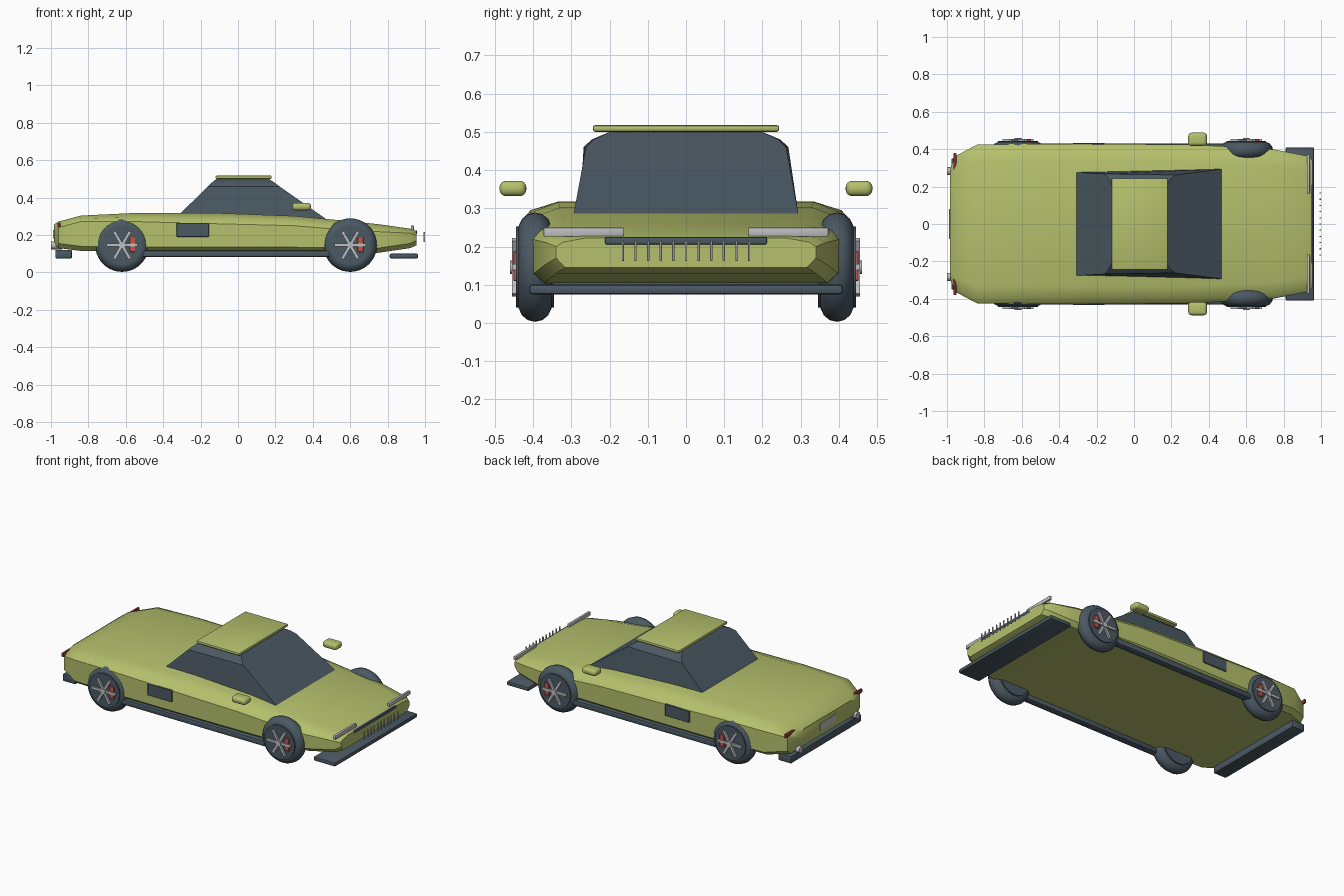
import bpy, bmesh, math
from mathutils import Matrix, Vector

cube = bpy.data.objects.get("Cube")
if cube:
    bpy.data.objects.remove(cube, do_unlink=True)


def material(name, rgb):
    m = bpy.data.materials.new(name)
    m.use_nodes = True
    color = (*rgb, 1)
    m.diffuse_color = color
    m.node_tree.nodes["Principled BSDF"].inputs["Base Color"].default_value = color
    return m


LIME = material("lime_paint", (0.46, 0.53, 0.15))
DARK = material("dark_slate", (0.07, 0.10, 0.125))
SILVER = material("silver", (0.52, 0.52, 0.54))
RED = material("caliper_red", (0.58, 0.09, 0.07))
LAMP = material("lamp_red", (0.33, 0.04, 0.04))


def finish(bm, name, mat, angle=35):
    bmesh.ops.recalc_face_normals(bm, faces=bm.faces)
    me = bpy.data.meshes.new(name)
    bm.to_mesh(me)
    bm.free()
    me.materials.append(mat)
    ob = bpy.data.objects.new(name, me)
    bpy.context.collection.objects.link(ob)
    bpy.ops.object.select_all(action='DESELECT')
    ob.select_set(True)
    bpy.context.view_layer.objects.active = ob
    bpy.ops.object.shade_smooth_by_angle(angle=math.radians(angle))
    return ob


def box(name, mat, center, size, bevel=0.0, segments=2):
    bm = bmesh.new()
    bmesh.ops.create_cube(bm, size=1)
    bmesh.ops.scale(bm, vec=size, verts=bm.verts)
    if bevel:
        bmesh.ops.bevel(bm, geom=bm.edges[:], offset=bevel, segments=segments,
                        profile=0.5, affect='EDGES')
    bmesh.ops.translate(bm, vec=center, verts=bm.verts)
    return finish(bm, name, mat)


def cylinder(name, mat, center, radius, depth, axis, sides=32):
    bm = bmesh.new()
    bmesh.ops.create_cone(bm, cap_ends=True, segments=sides, radius1=radius,
                          radius2=radius, depth=depth)
    turn = Vector((0, 0, 1)).rotation_difference(Vector(axis)).to_matrix().to_4x4()
    bm.transform(Matrix.Translation(center) @ turn)
    return finish(bm, name, mat)


def loft(name, mat, rings, angle):
    bm = bmesh.new()
    rows = [[bm.verts.new(p) for p in ring] for ring in rings]
    for a, b in zip(rows, rows[1:]):
        for i in range(len(a)):
            j = (i + 1) % len(a)
            bm.faces.new((a[i], a[j], b[j], b[i]))
    bm.faces.new(rows[0])
    bm.faces.new(rows[-1])
    return finish(bm, name, mat, angle)


def body_section(x, w, low, side, top):
    half = [(0.93 * w, low), (w, low + 0.025), (w, side),
            (0.95 * w, side + 0.5 * (top - side)), (0.78 * w, top)]
    return [(x, y, z) for y, z in half] + [(x, -y, z) for y, z in reversed(half)]


# Body: x, half width, underside, side crease, top
stations = [
    (-0.985, 0.29, 0.15, 0.22, 0.255),
    (-0.96, 0.36, 0.13, 0.24, 0.272),
    (-0.84, 0.424, 0.115, 0.272, 0.304),
    (-0.55, 0.428, 0.11, 0.272, 0.318),
    (-0.1, 0.428, 0.11, 0.26, 0.317),
    (0.3, 0.424, 0.11, 0.25, 0.302),
    (0.6, 0.41, 0.105, 0.225, 0.274),
    (0.75, 0.398, 0.105, 0.218, 0.258),
    (0.92, 0.365, 0.13, 0.21, 0.234),
    (0.955, 0.34, 0.145, 0.2, 0.222),
]
loft("body", LIME, [body_section(*s) for s in stations], 35)


# Cabin glass: height, rear x, front x, rear and front half widths
def cabin_ring(z, xr, xf, wr, wf):
    return [(xr, -wr, z), (xf, -wf, z), (xf, wf, z), (xr, wr, z)]


loft("cabin_glass", DARK, [cabin_ring(*r) for r in [
    (0.285, -0.34, 0.472, 0.278, 0.294),
    (0.46, -0.16, 0.222, 0.268, 0.262),
    (0.48, -0.14, 0.195, 0.247, 0.242),
    (0.5, -0.115, 0.165, 0.2, 0.2),
]], 32)
box("roof_panel", LIME, (0.03, 0, 0.509), (0.3, 0.488, 0.018), 0.007)

# Front and rear trim
box("front_splitter", DARK, (0.887, 0, 0.0875), (0.152, 0.82, 0.026), 0.008)
box("rear_diffuser", DARK, (-0.932, 0, 0.098), (0.088, 0.7, 0.045), 0.005)
box("grille_strip", DARK, (0.945, 0, 0.215), (0.024, 0.425, 0.02), 0.004)
box("rear_plate", SILVER, (-0.985, 0, 0.205), (0.008, 0.16, 0.045))
for i in range(11):
    box("grille_slat", SILVER, (0.996, (i - 5) * 0.033, 0.189),
        (0.008, 0.006, 0.053), 0.001, 1)


def tire(center):
    # Ring swept around the axle
    bm = bmesh.new()
    n, m = 40, 14
    rows = []
    for i in range(n):
        a = math.tau * i / n
        row = []
        for j in range(m):
            b = math.tau * j / m
            r = 0.098 + 0.045 * math.cos(b)
            row.append(bm.verts.new((r * math.cos(a), 0.044 * math.sin(b), r * math.sin(a))))
        rows.append(row)
    for i in range(n):
        a, b = rows[i], rows[(i + 1) % n]
        for j in range(m):
            k = (j + 1) % m
            bm.faces.new((a[j], a[k], b[k], b[j]))
    bmesh.ops.translate(bm, vec=center, verts=bm.verts)
    finish(bm, "tire", DARK, 60)


def spokes(x, y, z):
    bm = bmesh.new()
    for i in range(3):
        shape = Matrix.Rotation(math.pi * i / 3, 4, 'Y') @ Matrix.Diagonal((0.168, 0.01, 0.016, 1))
        bmesh.ops.create_cube(bm, size=1, matrix=Matrix.Translation((x, y, z)) @ shape)
    finish(bm, "wheel_spokes", SILVER)


# Paired parts on both sides
for s, side in ((1, "left"), (-1, "right")):
    for x in (-0.62, 0.6):
        z = 0.146
        tire((x, s * 0.395, z))
        cylinder("wheel_rim", DARK, (x, s * 0.395, z), 0.106, 0.1, (0, 1, 0))
        spokes(x, s * 0.45, z)
        cylinder("wheel_hub", SILVER, (x, s * 0.451, z), 0.018, 0.02, (0, 1, 0), 16)
        box("brake_caliper", RED, (x + 0.055, s * 0.447, z + 0.003), (0.03, 0.01, 0.078), 0.002, 1)
    box(side + "_sill", DARK, (-0.02, s * 0.408, 0.1), (1.08, 0.046, 0.037), 0.01)
    box(side + "_mirror", LIME, (0.34, s * 0.453, 0.352), (0.1, 0.07, 0.04), 0.017, 4)
    box(side + "_side_vent", DARK, (-0.242, s * 0.427, 0.228), (0.172, 0.012, 0.075), 0.003, 1)
    box(side + "_headlight", SILVER, (0.932, s * 0.268, 0.238), (0.016, 0.21, 0.024), 0.003)
    box(side + "_tail_light", LAMP, (-0.957, s * 0.275, 0.255), (0.014, 0.21, 0.025), 0.004)
    cylinder(side + "_exhaust", SILVER, (-0.97, s * 0.283, 0.145), 0.021, 0.06, (1, 0, 0), 20)
